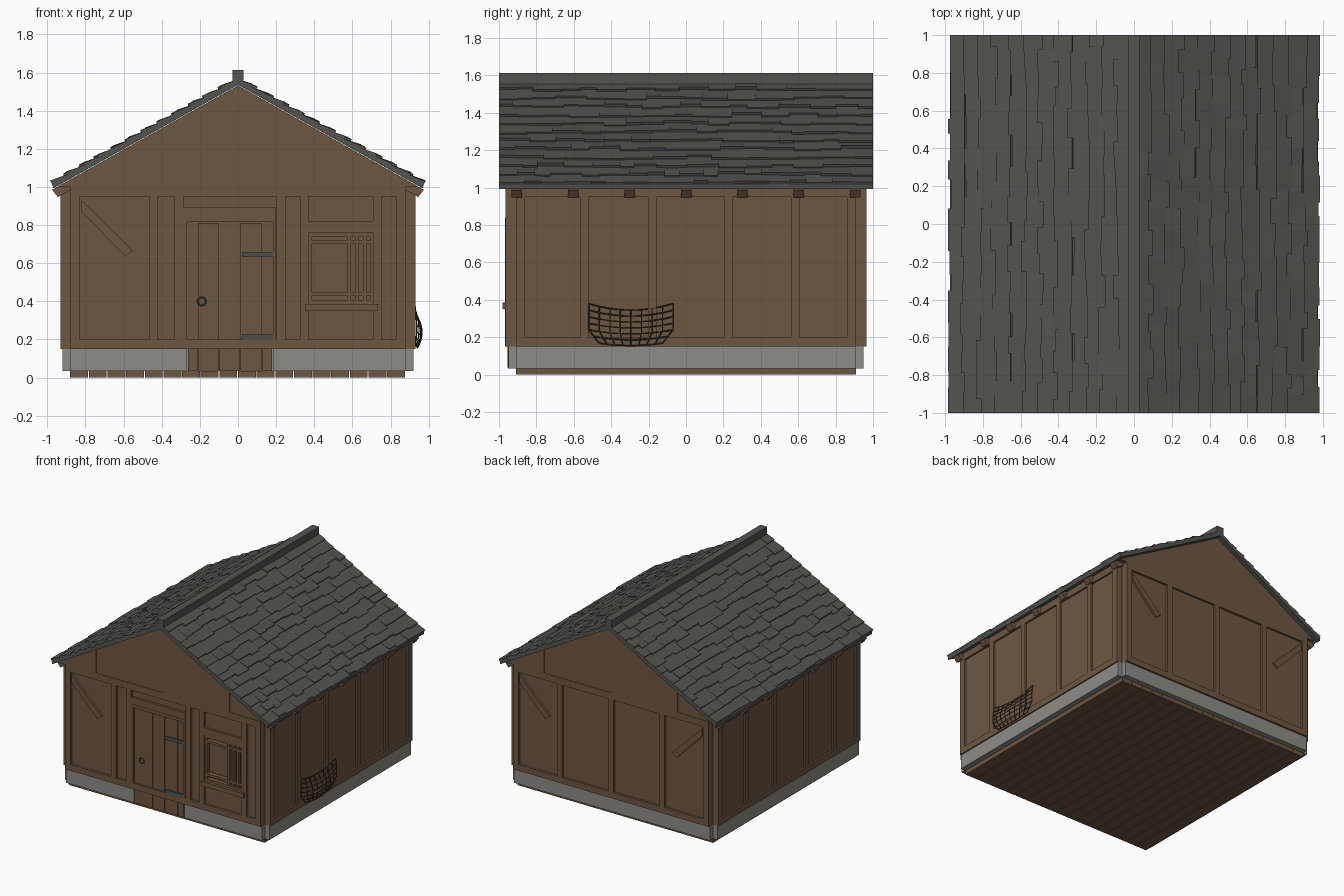
import bpy, bmesh, math, random
from mathutils import Matrix, Vector

random.seed(4)
if "Cube" in bpy.data.objects:
    bpy.data.objects.remove(bpy.data.objects["Cube"])


def material(name, rgb):
    m = bpy.data.materials.new(name)
    m.use_nodes = True
    m.diffuse_color = (*rgb, 1)
    m.node_tree.nodes["Principled BSDF"].inputs["Base Color"].default_value = (*rgb, 1)
    return m


WOOD = material("brown wood", (0.155, 0.095, 0.055))
SLATE = material("grey slate", (0.088, 0.09, 0.08))
STONE = material("pale stone", (0.27, 0.265, 0.235))
IRON = material("dark iron", (0.075, 0.08, 0.075))
WIRE = material("dark wicker", (0.06, 0.04, 0.025))


def part(name, mat, prisms, turn=0):
    """Extrude each (xz profile, y0, y1) along y, then turn about z."""
    bm = bmesh.new()
    for pts, y0, y1 in prisms:
        a = [bm.verts.new((x, y0, z)) for x, z in pts]
        b = [bm.verts.new((x, y1, z)) for x, z in pts]
        bm.faces.new(a)
        bm.faces.new(b[::-1])
        for i in range(len(a)):
            j = (i + 1) % len(a)
            bm.faces.new((a[i], b[i], b[j], a[j]))
    bmesh.ops.recalc_face_normals(bm, faces=bm.faces)
    bm.transform(Matrix.Rotation(math.radians(turn), 4, "Z"))
    me = bpy.data.meshes.new(name)
    bm.to_mesh(me)
    bm.free()
    me.materials.append(mat)
    ob = bpy.data.objects.new(name, me)
    bpy.context.collection.objects.link(ob)
    return ob


def rect(x0, x1, z0, z1, d0, d1):
    """Board whose depth is measured outward from the centre."""
    return [(x0, z0), (x1, z0), (x1, z1), (x0, z1)], -d1, -d0


def stud(x, d, w=0.046, z0=0.2, z1=0.95):
    return rect(x - w / 2, x + w / 2, z0, z1, d - 0.05, d)


def brace(side, d):
    pts = [(-0.82, 0.93), (-0.82, 0.87), (-0.59, 0.635), (-0.55, 0.665)]
    return [(side * x, z) for x, z in pts], -d, -(d - 0.03)


def frame(half, d, xs):
    """Plates, end studs and inner studs of a wall."""
    return [rect(-half, half, 0.15, 0.2, d - 0.05, d),
            rect(-half, half, 0.95, 1.005, d - 0.05, d),
            stud(-half + 0.025, d, 0.05), stud(half - 0.025, d, 0.05)] + [stud(x, d) for x in xs]


# Floor planks and stone footing
n = 18
part("floor_planks", WOOD, [rect(-0.88 + 1.76 * i / n, -0.884 + 1.76 * (i + 1) / n, 0, 0.034, -0.91, 0.91)
                            for i in range(n)])
part("front_footing", STONE, [rect(-0.88, -0.27, 0.034, 0.15, 0.9, 0.95),
                              rect(0.185, 0.88, 0.034, 0.15, 0.9, 0.95)])
part("back_footing", STONE, [rect(-0.88, 0.88, 0.034, 0.15, 0.9, 0.95)], 180)
for name, turn in (("left_footing", 90), ("right_footing", 270)):
    part(name, STONE, [rect(-0.91, 0.91, 0.034, 0.15, 0.87, 0.92)], turn)

# Side and back walls
for name, turn in (("left", 90), ("right", 270)):
    part(name + "_wall_frame", WOOD, frame(0.91, 0.93, (-0.545, -0.18, 0.225, 0.585)), turn)
    part(name + "_wall_boards", WOOD, [rect(-0.91, 0.91, 0.15, 1.005, 0.88, 0.915)], turn)
D = 0.965
part("back_wall_frame", WOOD, frame(0.88, D, (-0.46, 0, 0.46)) + [brace(1, D), brace(-1, D)], 180)
part("back_wall_boards", WOOD, [rect(-0.88, 0.88, 0.15, 1.0, 0.91, D - 0.018)], 180)

# Front wall
part("front_wall_frame", WOOD, frame(0.88, D, (-0.442, -0.31, 0.225, 0.348, 0.73)) + [
    brace(1, D),
    rect(-0.285, 0.2, 0.84, 0.895, 0.915, D),
    rect(0.37, 0.71, 0.76, 0.82, 0.915, D)])
part("front_wall_boards", WOOD, [
    rect(-0.88, 0.36, 0.15, 1.0, 0.91, D - 0.018),
    rect(0.72, 0.88, 0.15, 1.0, 0.91, D - 0.018),
    rect(0.36, 0.72, 0.15, 0.37, 0.91, D - 0.018),
    rect(0.36, 0.72, 0.77, 1.0, 0.91, D - 0.018),
    rect(0.34, 0.74, 0.34, 0.79, 0.87, 0.89)])

# Window
part("window_sill", WOOD, [rect(0.352, 0.735, 0.35, 0.387, 0.93, 0.98)])
part("window_frame", WOOD,
     [rect(0.37, 0.71, z, z + 0.02, 0.92, D - 0.008) for z in (0.387, 0.43, 0.7, 0.74)]
     + [rect(x, x + 0.018, 0.387, 0.76, 0.92, D - 0.012) for x in (0.37, 0.575, 0.615, 0.655, 0.692)])

# Door with frame, hinges and ring
part("door_frame", WOOD, [rect(-0.285, -0.267, 0.15, 0.84, 0.92, D + 0.003),
                          rect(0.183, 0.2, 0.15, 0.84, 0.92, D + 0.003),
                          rect(-0.285, 0.2, 0.815, 0.84, 0.92, D + 0.003)])
seams = (-0.264, -0.21, -0.1, 0.01, 0.125, 0.18)
part("door_boards", WOOD, [rect(a + 0.002, b - 0.002, 0.034 + 0.004 * (i % 2), 0.81, 0.925, 0.952 + 0.003 * (i % 2))
                           for i, (a, b) in enumerate(zip(seams, seams[1:]))])
part("door_backing", WOOD, [rect(-0.262, 0.178, 0.04, 0.8, 0.905, 0.926)])
part("door_hinges", IRON, [rect(0.02, 0.185, z, z + 0.026, 0.945, 0.965) for z in (0.2, 0.632)])
bpy.ops.mesh.primitive_torus_add(location=(-0.19, -0.962, 0.4), rotation=(math.pi / 2, 0, 0),
                                 major_radius=0.021, minor_radius=0.005,
                                 major_segments=16, minor_segments=6)
ring = bpy.context.object
ring.name = "door_ring"
ring.data.materials.append(IRON)

# Gable boards under the roof slope
SLOPE = 0.56


def under(x):
    return 1.532 - SLOPE * abs(x)


for name, turn in (("front_gable", 0), ("back_gable", 180)):
    boards = []
    for i, (a, b) in enumerate(((-0.94, -0.6), (-0.6, 0), (0, 0.6), (0.6, 0.94))):
        depth = D - 0.004 * (i in (1, 3))
        boards.append(([(a, 1.0), (b, 1.0), (b, under(b)), (a, under(a))], -depth, -0.915))
    part(name, WOOD, boards, turn)

# Rafters with tails showing below the eaves
rafters = []
for s in (1, -1):
    for i in range(7):
        y = -0.905 + 0.3017 * i
        pts = [(0, 1.53), (0.975, 0.985), (0.945, 0.947), (0, 1.475)]
        rafters.append(([(s * x, z) for x, z in pts], y - 0.028, y + 0.028))
part("rafters", WOOD, rafters)

# Roof deck and ridge cap
part("roof_deck", SLATE, [([(0, 1.535), (s * 0.97, 0.992), (s * 0.975, 1.02), (0, 1.565)], -1, 1)
                          for s in (1, -1)])
part("ridge_cap", SLATE, [rect(-0.03, 0.03, 1.535, 1.612, -1, 1)])

# Overlapping slates with uneven widths, lengths and lift
along = Vector((0.975, -0.545)).normalized()
out = Vector((-along.y, along.x))
top = Vector((0, 1.562))
ROWS, LENGTH = 12, 1.118
for name, s in (("left_slates", 1), ("right_slates", -1)):
    slates = []
    for row in range(ROWS):
        start = LENGTH * row / ROWS
        y = -1
        while y < 1:
            end_y = y + random.uniform(0.07, 0.17)
            if end_y > 0.95:
                end_y = 1
            low = min(start + LENGTH / ROWS + random.uniform(-0.018, 0.022), LENGTH)
            lift = random.uniform(0.011, 0.02)
            pts = [top + along * t + out * h for t, h in
                   ((start, -0.003), (low, -0.003), (low, lift), (start, 0.004))]
            slates.append(([(s * p.x, p.y) for p in pts], y, end_y))
            y = end_y
    part(name, SLATE, slates)

# Bulging wicker basket hung on the side wall
curve = bpy.data.curves.new("wall_basket", "CURVE")
curve.dimensions = "3D"
curve.bevel_depth = 0.0035
curve.bevel_resolution = 0


def basket_point(u, v):
    bulge = math.sin(math.pi * (0.12 + 0.88 * v)) * (1 - 0.75 * u * u)
    half = 0.17 + 0.055 * min(1, v * 3)
    return (0.928 + 0.037 * bulge, -0.295 + half * u, 0.155 + 0.19 * v + 0.035 * u * u * (0.4 + 0.6 * v), 1)


def strand(points):
    sp = curve.splines.new("POLY")
    sp.points.add(len(points) - 1)
    for p, co in zip(sp.points, points):
        p.co = co


STEPS = 12
for r in range(7):
    strand([basket_point(2 * k / STEPS - 1, r / 6) for k in range(STEPS + 1)])
for c in range(9):
    strand([basket_point(c / 4 - 1, k / STEPS) for k in range(STEPS + 1)])
curve.materials.append(WIRE)
basket = bpy.data.objects.new("wall_basket", curve)
bpy.context.collection.objects.link(basket)
